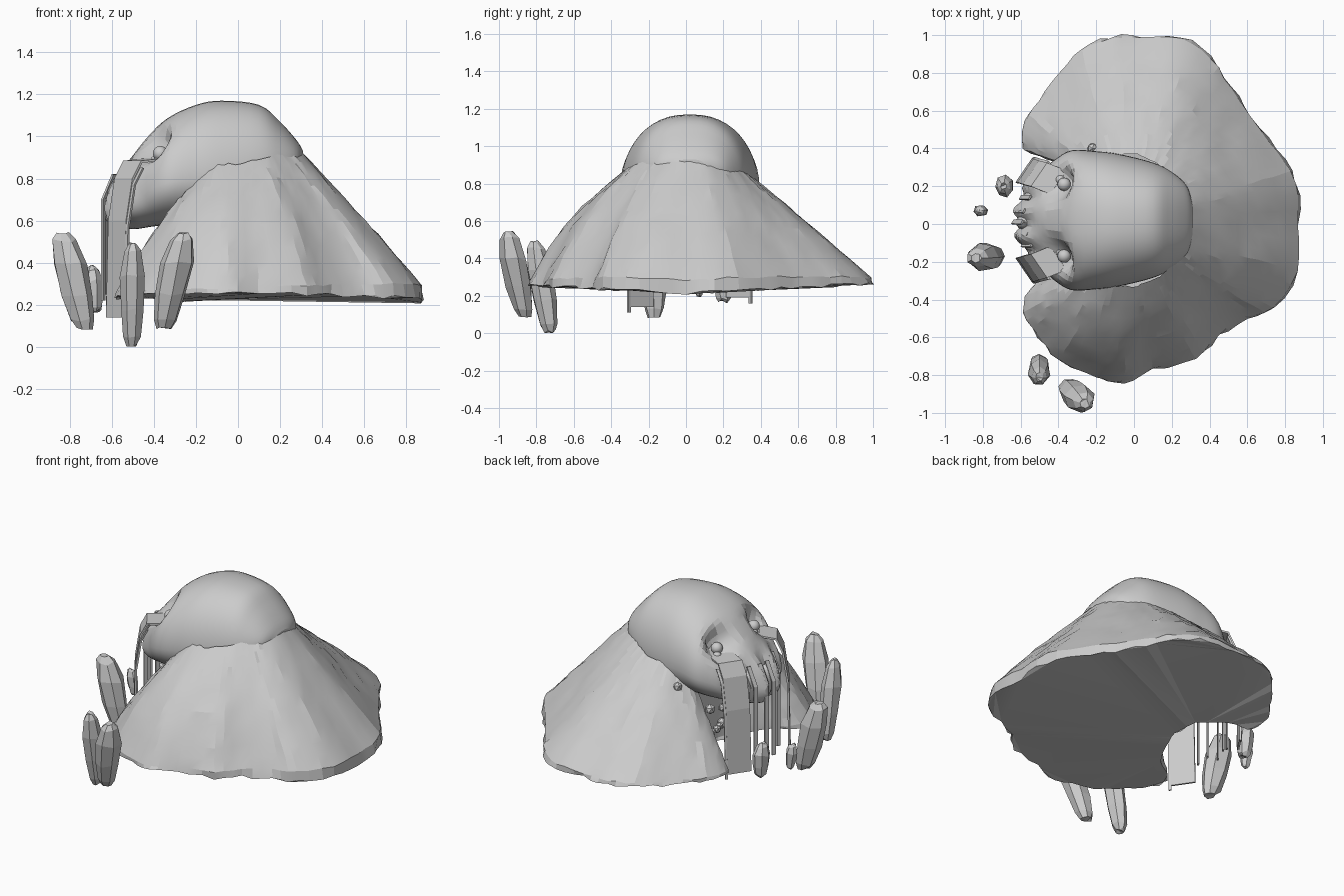
import bpy, bmesh, math, random
from mathutils import Vector

random.seed(4)
cube = bpy.data.objects.get("Cube")
if cube:
    bpy.data.objects.remove(cube)

GREY = (0.6, 0.6, 0.6, 1)
stone = bpy.data.materials.new("stone_grey")
stone.use_nodes = True
stone.diffuse_color = GREY
stone.node_tree.nodes["Principled BSDF"].inputs["Base Color"].default_value = GREY


def finish(bm, name, smooth=None):
    bmesh.ops.recalc_face_normals(bm, faces=bm.faces)
    mesh = bpy.data.meshes.new(name)
    bm.to_mesh(mesh)
    bm.free()
    mesh.materials.append(stone)
    ob = bpy.data.objects.new(name, mesh)
    bpy.context.collection.objects.link(ob)
    if smooth:
        bpy.ops.object.select_all(action="DESELECT")
        ob.select_set(True)
        bpy.context.view_layer.objects.active = ob
        bpy.ops.object.shade_smooth_by_angle(angle=math.radians(smooth))
    return ob


def spline(pts, steps, closed):
    """Catmull-Rom points through tuples of any length."""
    n, out = len(pts), []
    get = (lambda i: pts[i % n]) if closed else (lambda i: pts[max(0, min(n - 1, i))])
    for i in range(n if closed else n - 1):
        for s in range(steps):
            t = s / steps
            out.append([b + t / 2 * (c - a + t * (2 * a - 5 * b + 4 * c - d + t * (3 * (b - c) + d - a)))
                        for a, b, c, d in zip(get(i - 1), get(i), get(i + 1), get(i + 2))])
    if not closed:
        out.append(list(pts[-1]))
    return out


def loft(bm, rings, caps):
    """Bridge closed rings of points and fill the chosen ends."""
    vs = [[bm.verts.new(p) for p in r] for r in rings]
    for a, b in zip(vs, vs[1:]):
        for i in range(len(a)):
            j = (i + 1) % len(a)
            bm.faces.new((a[i], a[j], b[j], b[i]))
    for k in caps:
        cap = bm.faces.new(vs[k])
        bmesh.ops.triangulate(bm, faces=[cap])


# Mound: ragged outline with an open notch, lofted to a collar under the head
OUTLINE = [(.88, 0), (.865, .22), (.76, .4), (.63, .57), (.52, .73), (.41, .89), (.25, .995),
           (.05, 1), (-.12, .995), (-.28, .93), (-.39, .8), (-.51, .66), (-.585, .55), (-.59, .4),
           (-.43, .36), (-.27, .25), (-.26, .08), (-.3, -.06), (-.42, -.25), (-.55, -.34),
           (-.59, -.47), (-.51, -.6), (-.4, -.73), (-.2, -.82), (-.05, -.845), (.1, -.78),
           (.33, -.72), (.45, -.6), (.6, -.5), (.75, -.45), (.875, -.25)]
ROWS = 11
rows = [[] for _ in range(ROWS + 2)]
for x, y in spline(OUTLINE, 3, True):
    a = math.atan2(y - .03, x)
    c, s = math.cos(a), math.sin(a)
    back = max(0, c)
    low = Vector((x, y, .215 + .05 * abs(y)))
    jag = random.uniform(-.016, .006)
    rows[0].append(low + Vector((c * jag, s * jag, random.uniform(-.01, .008))))
    # A short upright rim, tallest at the far side from the face
    rim = low + Vector((-.012 * c, -.012 * s, .02 + .05 * back))
    top = Vector((.29 * c if c > 0 else -.24 * min(1, -c / .7) ** .7,
                  .02 + (.35 - .06 * back) * math.copysign(abs(s) ** (.6 + .3 * back), s),
                  .87 + (.07 * c if c > 0 else -.22 * c * c) - .05 * max(0, s)))
    for r in range(ROWS + 1):
        t = r / ROWS
        swell = .04 * math.sin(math.pi * t) * (.1 + max(0, -s))
        rows[r + 1].append(rim.lerp(top, t) + Vector((c * .4, s, .6)) * swell
                           + Vector([random.uniform(-.005, .005) for _ in range(3)]))
bm = bmesh.new()
loft(bm, rows, [0])
finish(bm, "mound", 12)

# Head: sections along x as (x, half width, bottom, widest height, top)
SECTIONS = [(-.62, .07, .62, .66, .70), (-.58, .17, .57, .66, .79), (-.5, .25, .56, .7, .91),
            (-.42, .32, .57, .75, 1.01), (-.33, .37, .58, .78, 1.09), (-.2, .365, .58, .8, 1.15),
            (-.08, .35, .59, .8, 1.17), (.1, .305, .65, .82, 1.15), (.2, .255, .72, .85, 1.07),
            (.28, .18, .77, .88, .98), (.31, .08, .84, .9, .93)]
EYES = [Vector((-.41, y, .96)) for y in (.21, -.17)]
rings = []
for x, w, zb, zm, zt in spline(SECTIONS, 4, False):
    ring = []
    for k in range(48):
        a = math.tau * k / 48
        c, s = math.cos(a), math.sin(a)
        p = Vector((x, .02 + w * math.copysign(abs(c) ** .85, c), zm + s * (zt - zm if s > 0 else zm - zb)))
        # Eye sockets and the folds of the muzzle
        for e in EYES:
            p += Vector((.1, 0, -.05)) * math.exp(-((p - e).length / .085) ** 2)
        fold = max(0, min(1, (-.42 - x) / .1)) * max(0, min(1, (.9 - p.z) / .1))
        p.x += .02 * fold * math.cos(p.y * 45)
        ring.append(p)
    rings.append(ring)
bm = bmesh.new()
loft(bm, rings, [0, -1])
finish(bm, "head", 15)


def ball(name, place, radius, detail=2, stretch=1, smooth=None):
    bm = bmesh.new()
    bmesh.ops.create_icosphere(bm, subdivisions=detail, radius=radius)
    for v in bm.verts:
        v.co.z *= stretch
        v.co += Vector(place)
    return finish(bm, name, smooth)


for side, e in zip(("left", "right"), EYES):
    ball(side + "_eye", e + Vector((.04, 0, -.04)), .035, 3, 1, 40)
    ball(side + "_tear", e + Vector((.02, .025, -.075)), .026, 2, 1, 40)


def ribbon(name, path, across, thick):
    """Flat strip following a path, with a solid thickness."""
    half = Vector(across) / 2
    bm = bmesh.new()
    pairs = [(bm.verts.new(Vector(p) - half), bm.verts.new(Vector(p) + half)) for p in path]
    for (a, b), (c, d) in zip(pairs, pairs[1:]):
        bm.faces.new((a, b, d, c))
    ob = finish(bm, name)
    mod = ob.modifiers.new("thickness", "SOLIDIFY")
    mod.thickness, mod.offset = thick, 0


# Wide ribbons below the eyes with thin cords along their outer edges
for side, sign, end in (("left", 1, .19), ("right", -1, .14)):
    path = [(x, .02 + sign * y, z) for x, y, z in
            ((-.4, .2, .89), (-.5, .24, .88), (-.54, .25, .8), (-.57, .26, .6), (-.58, .26, end))]
    ribbon(side + "_ribbon", path, (.085, sign * .125, 0), .012)
    edge = [(x + .045, y + sign * .065, z - .03) for x, y, z in path[1:]]
    ribbon(side + "_cord", edge, (.012, sign * .012, 0), .012)

# Thin strands hanging from the muzzle
for i, (x, y) in enumerate([(-.6, .14), (-.63, .07), (-.64, .01), (-.61, -.05), (-.59, -.11)]):
    ribbon("strand_%d" % i, [(x + .05, y, .82), (x, y, .7), (x, y, .22 + .03 * (i % 2))], (.012, .022, 0), .01)
    ball("muzzle_fold_%d" % i, (x + .06, y, .69), .045, 2, 2.4, 40)


def crystal(name, low, top, rx, ry, sides=7):
    """Faceted shard with chipped, tapering ends."""
    low, top = Vector(low), Vector(top)
    turn = random.random()
    rings = []
    for t, r in ((0, .45), (.08, .7), (.35, .95), (.68, 1), (.92, .7), (1, .35)):
        ring = []
        for k in range(sides):
            a = math.tau * (k + turn) / sides
            r2 = r * random.uniform(.9, 1.06)
            ring.append(low.lerp(top, t) + Vector((rx * r2 * math.cos(a), ry * r2 * math.sin(a),
                                                   random.uniform(-.01, .01))))
        rings.append(ring)
    bm = bmesh.new()
    loft(bm, rings, [0, -1])
    finish(bm, name)


crystal("crystal_side", (-.73, -.17, .09), (-.835, -.18, .54), .085, .075)
crystal("crystal_middle", (-.505, -.73, .01), (-.5, -.81, .49), .06, .07)
crystal("crystal_front", (-.35, -.86, .09), (-.26, -.95, .54), .08, .075)
crystal("crystal_small", (-.68, .2, .17), (-.69, .2, .38), .05, .06)
crystal("crystal_tiny", (-.8, .07, .2), (-.82, .07, .36), .04, .03, 6)

# Pebbles stuck in the hollow under the head, and one on the shoulder
for i in range(11):
    y = random.uniform(-.12, .26)
    ball("pebble_%d" % i, (-.28 + random.uniform(-.03, .01), y, random.uniform(.29, .55)),
         random.uniform(.018, .038), 1)
ball("shoulder_pebble", (-.22, .4, .7), .03, 1)
